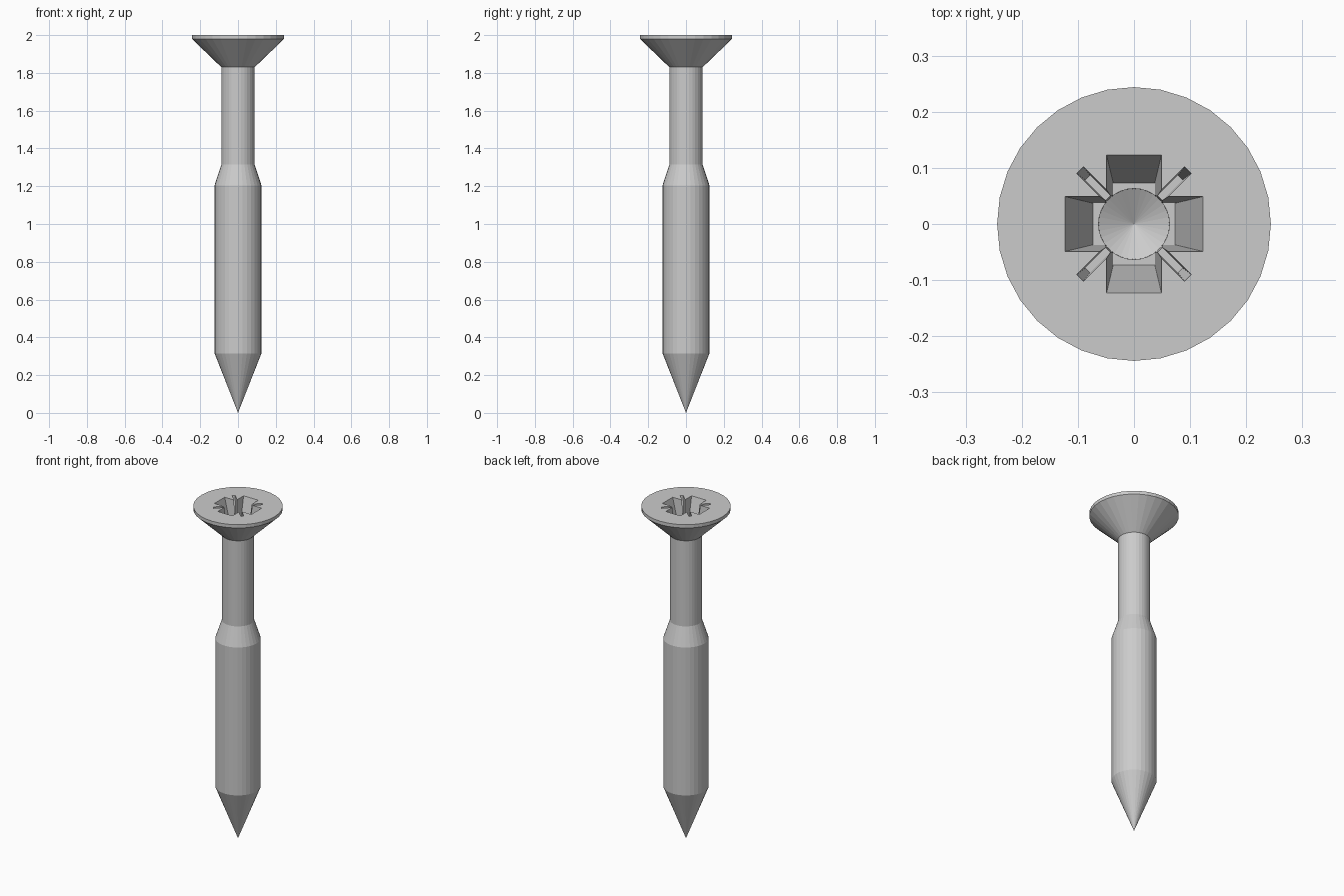
import bpy, bmesh, math
from mathutils import Matrix

if "Cube" in bpy.data.objects:
    bpy.data.objects.remove(bpy.data.objects["Cube"])

N = 32


def finish(name, bm):
    bmesh.ops.recalc_face_normals(bm, faces=bm.faces[:])
    me = bpy.data.meshes.new(name)
    bm.to_mesh(me)
    bm.free()
    ob = bpy.data.objects.new(name, me)
    bpy.context.collection.objects.link(ob)
    return ob


def lathe(name, profile):
    """Closed solid of revolution; radius 0 gives a pole."""
    bm = bmesh.new()
    rings = []
    for r, z in profile:
        if r == 0:
            rings.append([bm.verts.new((0, 0, z))] * N)
        else:
            rings.append([bm.verts.new((r * math.cos(2 * math.pi * i / N),
                                        r * math.sin(2 * math.pi * i / N), z)) for i in range(N)])
    for a, b in zip(rings, rings[1:]):
        for i in range(N):
            j = (i + 1) % N
            bm.faces.new(list(dict.fromkeys((a[i], a[j], b[j], b[i]))))
    bm.faces.new(rings[-1])
    return finish(name, bm)


def tapered_bar(name, depth, top, bottom, angle):
    """Bar through the centre, sized at z=2 and at its floor, extended a bit above."""
    up = 0.02
    bm = bmesh.new()
    bmesh.ops.create_cube(bm, size=2)
    for v in bm.verts:
        t = 1 + up / depth if v.co.z > 0 else 0
        v.co.x *= bottom[0] + (top[0] - bottom[0]) * t
        v.co.y *= bottom[1] + (top[1] - bottom[1]) * t
        v.co.z = 2 - depth + depth * t
    bm.transform(Matrix.Rotation(angle, 4, 'Z'))
    return finish(name, bm)


# Screw body: point, thick shaft, neck and countersunk head
screw = lathe("screw", [(0, 0), (0.124, 0.315), (0.124, 1.205), (0.088, 1.315),
                        (0.088, 1.83), (0.244, 1.98), (0.244, 2.0)])

# Drive recess: cross arms, diagonal ticks and conical centre
cutters = []
for k in range(2):
    a = k * math.pi / 2
    cutters.append(tapered_bar("arm_cutter", 0.17, (0.123, 0.049), (0.073, 0.037), a))
    cutters.append(tapered_bar("tick_cutter", 0.1, (0.136, 0.0085), (0.117, 0.006), a + math.pi / 4))
cutters.append(lathe("centre_cutter", [(0, 1.79), (0.063, 1.825), (0.069, 2.02)]))

bpy.context.view_layer.objects.active = screw
for c in cutters:
    c.hide_render = True
    m = screw.modifiers.new("recess", 'BOOLEAN')
    m.operation = 'DIFFERENCE'
    m.solver = 'EXACT'
    m.object = c
    bpy.ops.object.modifier_apply(modifier=m.name)
    bpy.data.objects.remove(c)
